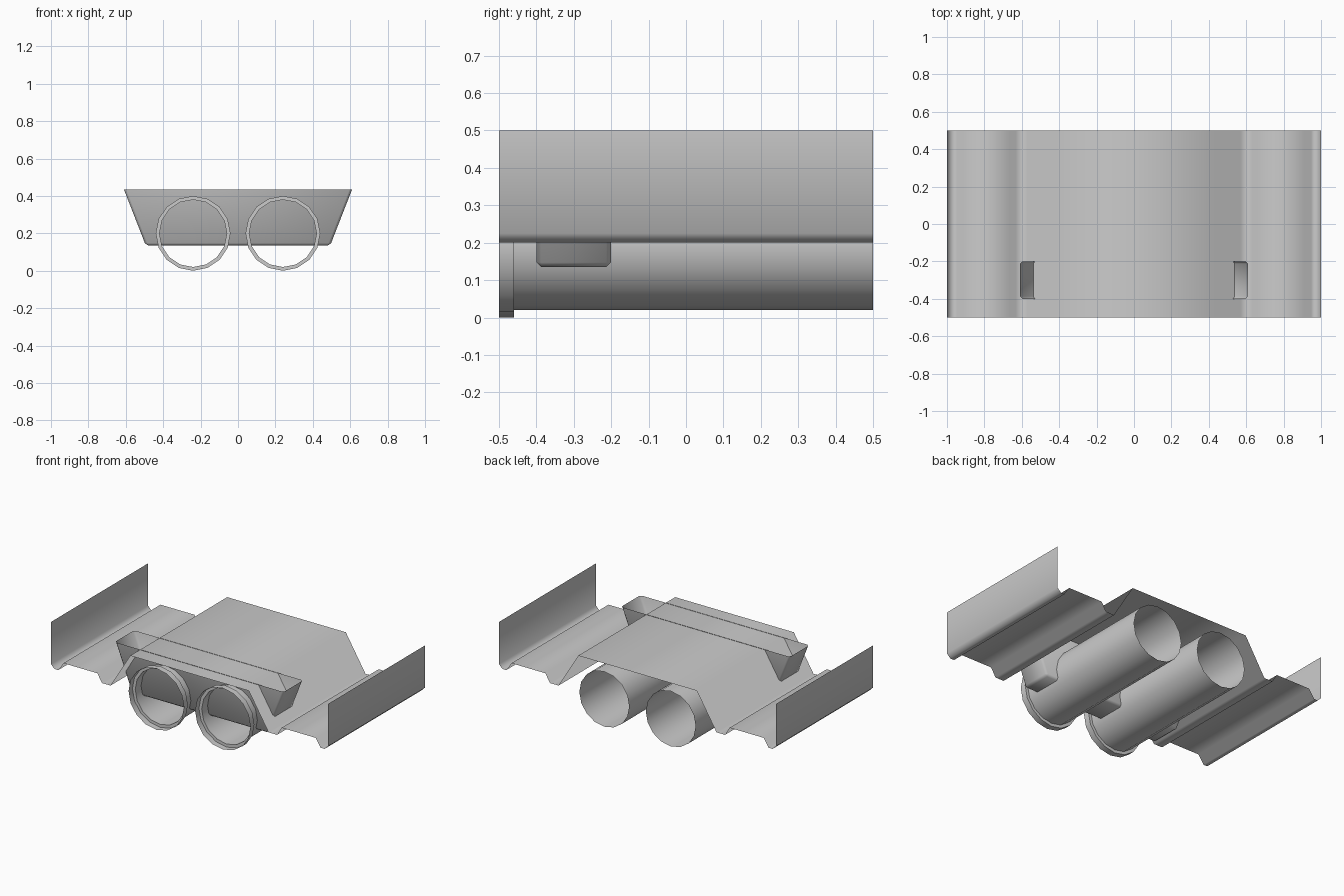
import bpy, bmesh, math

if "Cube" in bpy.data.objects:
    bpy.data.objects.remove(bpy.data.objects["Cube"])


def finish(bm, name, angle=None):
    mesh = bpy.data.meshes.new(name)
    bm.to_mesh(mesh)
    bm.free()
    obj = bpy.data.objects.new(name, mesh)
    bpy.context.collection.objects.link(obj)
    if angle is not None:
        bpy.ops.object.select_all(action='DESELECT')
        bpy.context.view_layer.objects.active = obj
        obj.select_set(True)
        bpy.ops.object.shade_smooth_by_angle(angle=math.radians(angle))
    return obj


def skin(bm, rows, closed=False):
    # join consecutive rows of vertices with quads
    for a, b in zip(rows, rows[1:]):
        n = len(a)
        for i in range(n if closed else n - 1):
            j = (i + 1) % n
            bm.faces.new((a[i], a[j], b[j], b[i]))


# Road deck, ditches, verges and outer walls: one thin extruded profile
half = [(1, .5), (1, .225), (.975, .2), (.947, .2), (.91, .255),
        (.665, .255), (.632, .2), (.57, .2), (.428, .433)]
profile = [(-x, z) for x, z in half] + half[::-1]
bm = bmesh.new()
skin(bm, [[bm.verts.new((x, y, z)) for x, z in profile] for y in (-.5, .5)])
finish(bm, "road_surface", 60)

# Pipes with a wider open socket at the front
for name, cx in (("left_pipe", -.24), ("right_pipe", .24)):
    bm = bmesh.new()
    rows = []
    for r, y in ((.2, -.5), (.2, -.46), (.18, -.46), (.18, .5)):
        rows.append([bm.verts.new((cx + r * math.sin(k * math.tau / 16), y,
                                   .2 + r * math.cos(k * math.tau / 16)))
                     for k in range(16)])
    skin(bm, rows, closed=True)
    bmesh.ops.recalc_face_normals(bm, faces=bm.faces)
    finish(bm, name, 40)

# Tapered headwall block: open on top, softened lower and corner edges
bm = bmesh.new()
bmesh.ops.create_cube(bm, size=1)
for v in bm.verts:
    top = v.co.z > 0
    v.co = (math.copysign(.61 if top else .493, v.co.x),
            math.copysign(.1, v.co.y) - .3, .435 if top else .135)
bmesh.ops.delete(bm, geom=[f for f in bm.faces if f.normal.z > .9],
                 context='FACES_ONLY')
bmesh.ops.bevel(bm, geom=[e for e in bm.edges if not e.is_boundary],
                offset=.013, segments=1, affect='EDGES', profile=.5)
finish(bm, "headwall", 50)
